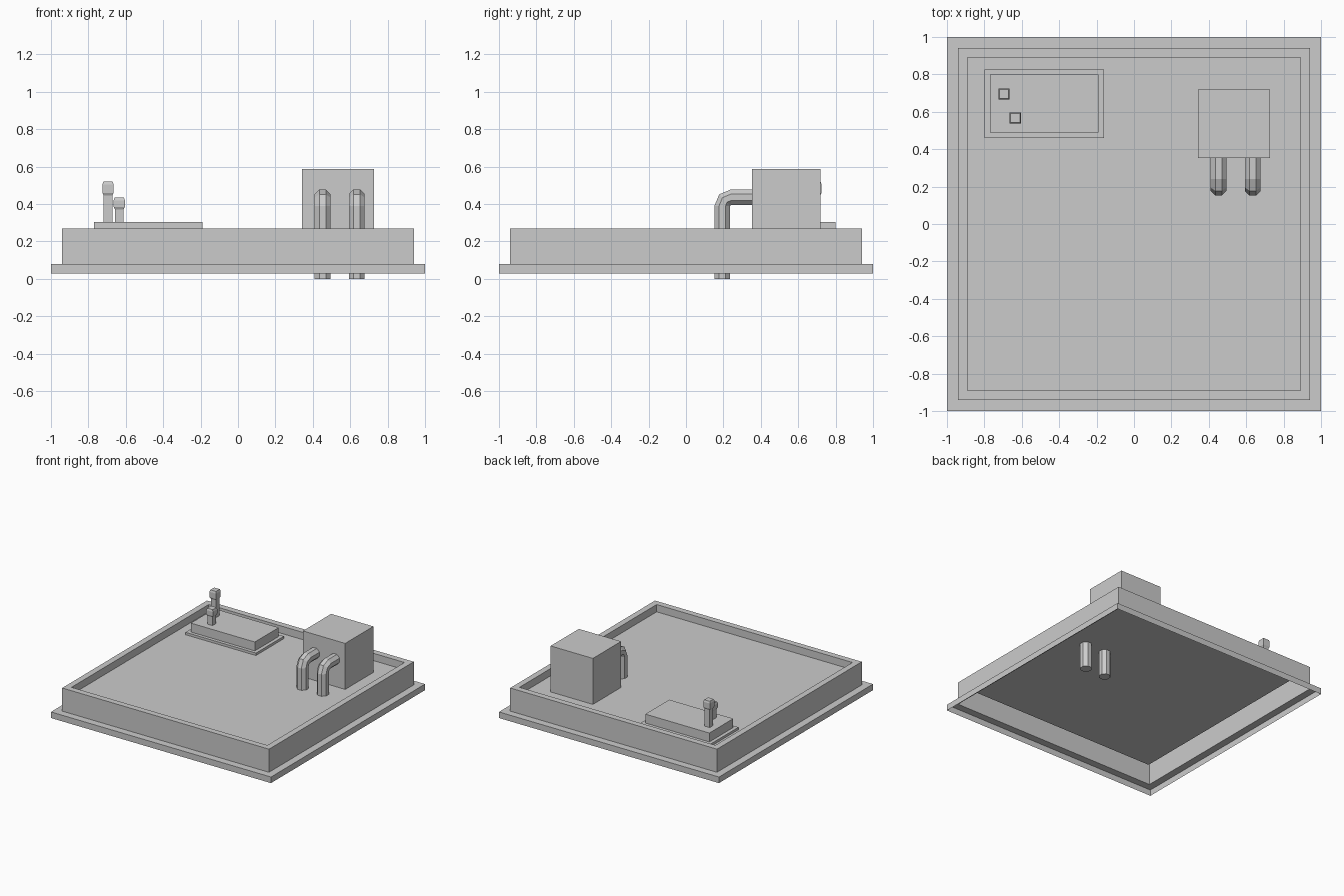
import bpy, bmesh, math
from mathutils import Vector

if "Cube" in bpy.data.objects:
    bpy.data.objects.remove(bpy.data.objects["Cube"])


def loft(name, rings, cap_start=False):
    """Skin a list of point rings and close the last one."""
    bm = bmesh.new()
    loops = [[bm.verts.new(p) for p in ring] for ring in rings]
    for a, b in zip(loops, loops[1:]):
        n = len(a)
        for i in range(n):
            j = (i + 1) % n
            bm.faces.new((a[i], a[j], b[j], b[i]))
    bm.faces.new(loops[-1])
    if cap_start:
        bm.faces.new(loops[0][::-1])
    mesh = bpy.data.meshes.new(name)
    bm.to_mesh(mesh)
    bm.free()
    obj = bpy.data.objects.new(name, mesh)
    bpy.context.collection.objects.link(obj)
    return obj


def stepped(name, cx, cy, profile, cap_start=False):
    """Rectangular rings stacked upward: (half x, half y, z)."""
    corners = ((-1, -1), (1, -1), (1, 1), (-1, 1))
    rings = [[(cx + sx * hx, cy + sy * hy, z) for sx, sy in corners]
             for hx, hy, z in profile]
    return loft(name, rings, cap_start)


def pipe(name, x, path, radius, sides=8):
    """Octagonal tube along (y, z, tangent angle) stations."""
    rings = []
    for y, z, deg in path:
        a = math.radians(deg)
        normal = Vector((0, math.sin(a), -math.cos(a)))
        ring = []
        for i in range(sides):
            t = 2 * math.pi * (i + 0.5) / sides
            ring.append(Vector((x, y, z)) + radius * (
                Vector((1, 0, 0)) * math.cos(t) + normal * math.sin(t)))
        rings.append(ring)
    return loft(name, rings, True)


# Roof shell: open skirt, ledge, parapet and recessed deck
DECK = 0.21
stepped("roof_shell", 0, 0, [(h, h, z) for h, z in (
    (1, 0.03), (1, 0.08), (0.94, 0.08), (0.94, 0.27), (0.89, 0.27), (0.89, DECK))])

# Access hatch with a low flange
stepped("roof_hatch", -0.48, 0.643, [
    (0.32, 0.182, DECK), (0.32, 0.182, 0.23),
    (0.291, 0.155, 0.23), (0.291, 0.155, 0.303)])

# Capped square vents standing on the hatch
for name, x, y, neck, top in (("tall_vent", -0.695, 0.695, 0.447, 0.52),
                              ("short_vent", -0.635, 0.567, 0.372, 0.435)):
    stepped(name, x, y, [(h, h, z) for h, z in (
        (0.023, 0.30), (0.023, neck), (0.03, neck + 0.013),
        (0.03, top - 0.015), (0.025, top))])

# Equipment box
stepped("equipment_box", 0.535, 0.536, [(0.192, 0.183, DECK), (0.192, 0.183, 0.588)], True)

# Two bent pipes from the box down through the deck
bend_y, bend_z, r = 0.24, 0.39, 0.046
path = [(bend_y - r, 0, 90)]
path += [(bend_y - r * math.sin(math.radians(d)), bend_z + r * math.cos(math.radians(d)), d)
         for d in (90, 45, 0)]
path.append((0.717, bend_z + r, 0))
for name, x in (("left_pipe", 0.452), ("right_pipe", 0.635)):
    pipe(name, x, path, 0.0455)
